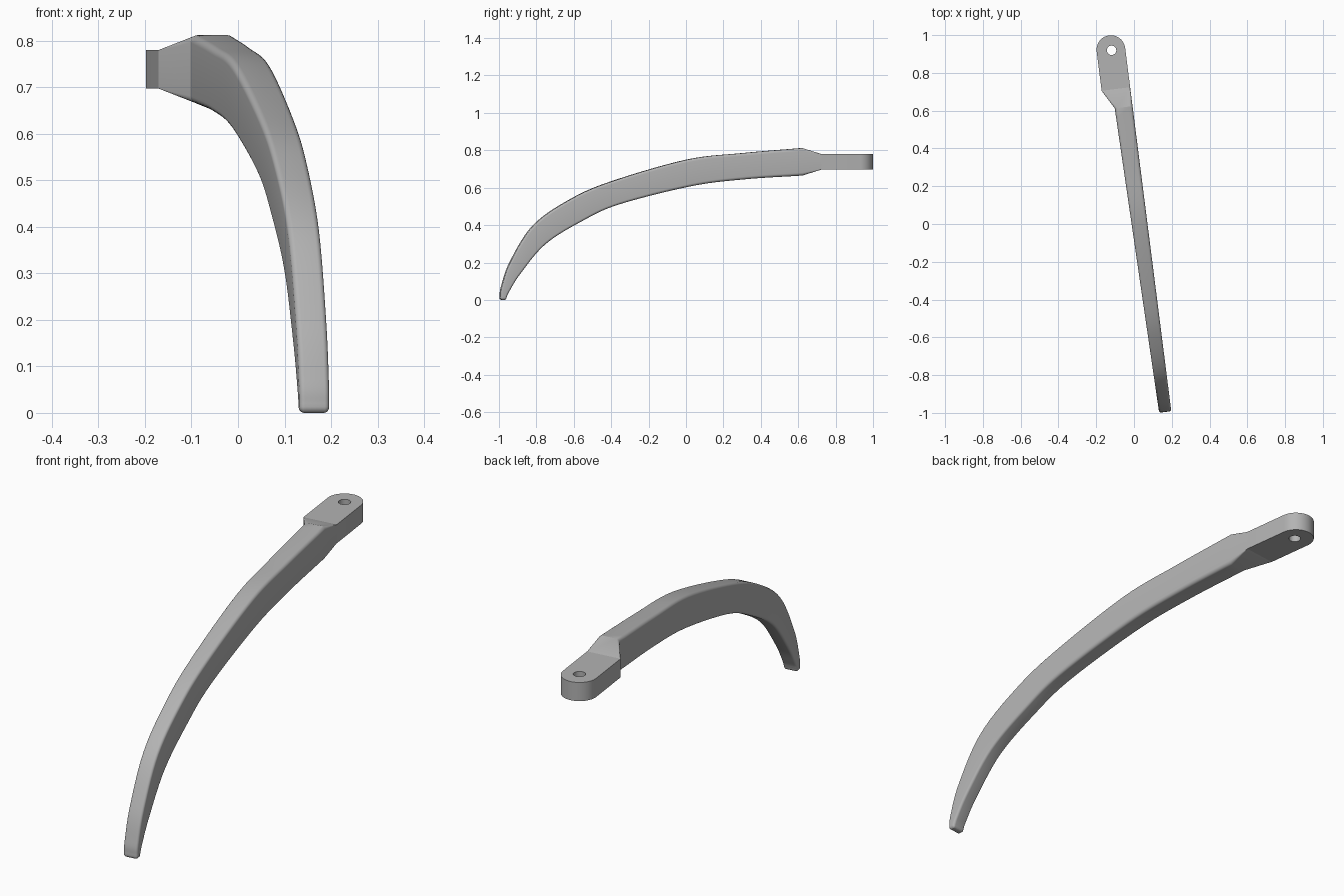
import bpy, bmesh, math
from mathutils import Vector, Matrix

cube = bpy.data.objects.get("Cube")
if cube:
    bpy.data.objects.remove(cube, do_unlink=True)

# Material
metal = bpy.data.materials.new("grey_metal")
metal.use_nodes = True
colour = (0.45, 0.45, 0.45, 1)
metal.diffuse_color = colour
metal.node_tree.nodes["Principled BSDF"].inputs["Base Color"].default_value = colour

SKEW = Matrix.Rotation(math.radians(7.24), 4, 'Z')   # lever runs slightly across the y axis
RIGHT = 0.071                                        # straight outer side, shared by both parts
TAB_LEFT, TAB_START, TAB_LOW, TAB_HIGH = -0.081, 0.721, 0.697, 0.78


def finish(obj):
    """Turn to the lever direction, colour and shade one part."""
    obj.data.transform(SKEW)
    obj.data.materials.clear()
    obj.data.materials.append(metal)
    bpy.ops.object.select_all(action='DESELECT')
    obj.select_set(True)
    bpy.context.view_layer.objects.active = obj
    bpy.ops.object.shade_smooth_by_angle(angle=math.radians(18))


def smooth_path(points, steps):
    """Catmull-Rom path through the points."""
    pts = [Vector(p) for p in points]
    pts = [2 * pts[0] - pts[1]] + pts + [2 * pts[-1] - pts[-2]]
    path = []
    for a, b, c, d in zip(pts, pts[1:], pts[2:], pts[3:]):
        for i in range(steps):
            t = i / steps
            path.append(0.5 * (2 * b + (c - a) * t + (2 * a - 5 * b + 4 * c - d) * t ** 2
                               + (3 * b - a - 3 * c + d) * t ** 3))
    return path + [pts[-2]]


def section(left, right, low, high, radius, segs=6):
    """Rounded rectangle across the lever, between a low and a high (y, z) point."""
    height = (high - low).length
    along = (high - low) / height
    ring = []
    for cx, cz, start in ((right - radius, height - radius, 0), (left + radius, height - radius, 90),
                          (left + radius, radius, 180), (right - radius, radius, 270)):
        for i in range(segs + 1):
            a = math.radians(start + 90 * i / segs)
            p = low + along * (cz + radius * math.sin(a))
            ring.append(Vector((cx + radius * math.cos(a), p.x, p.y)))
    return ring


# Curved lever arm: upper and lower profile lines in (y, z)
upper = smooth_path([(0.62, 0.812), (0.3, 0.785), (0, 0.75), (-0.403, 0.635), (-0.625, 0.54),
                     (-0.827, 0.4), (-0.952, 0.205), (-1.0, 0.07), (-1.008, 0.013)], 7)
lower = smooth_path([(0.62, 0.665), (0.31, 0.645), (0.02, 0.608), (-0.37, 0.51), (-0.57, 0.42),
                     (-0.765, 0.298), (-0.9, 0.14), (-0.96, 0.045), (-0.975, 0.013)], 7)

# Flared neck that meets the tab, then the arm
rings = [section(TAB_LEFT, RIGHT, Vector((TAB_START, TAB_LOW)), Vector((TAB_START, TAB_HIGH)), 0.001)]
for n, (hi, lo) in enumerate(zip(upper, lower)):
    t = (0.62 - hi.x) / 1.628
    rings.append(section(-0.024 + 0.03 * t, RIGHT, lo, hi, 0.016 - 0.005 * t))

# Rounded tip
hi, lo = upper[-1], lower[-1]
for i in range(1, 6):
    a = math.radians(18 * i)
    inset = 0.012 * (1 - math.cos(a))
    drop = Vector((0, -0.013 * math.sin(a)))
    rings.append(section(0.006 + inset, RIGHT - inset, lo + drop - Vector((inset, 0)),
                         hi + drop + Vector((inset, 0)), max(0.011 - inset, 0.002)))

bm = bmesh.new()
loops = [[bm.verts.new(p) for p in ring] for ring in rings]
for a, b in zip(loops, loops[1:]):
    for i in range(len(a)):
        j = (i + 1) % len(a)
        bm.faces.new((a[i], a[j], b[j], b[i]))
bm.faces.new(loops[0])
bm.faces.new(loops[-1])
bmesh.ops.recalc_face_normals(bm, faces=bm.faces)
mesh = bpy.data.meshes.new("lever_arm")
bm.to_mesh(mesh)
bm.free()
arm = bpy.data.objects.new("lever_arm", mesh)
bpy.context.collection.objects.link(arm)
finish(arm)

# Pivot tab: round-ended plate with a bolt hole
centre = Vector(((TAB_LEFT + RIGHT) / 2, 0.931))
radius = (RIGHT - TAB_LEFT) / 2


def arc(mid, r, degrees, count):
    return [mid + Vector((math.cos(a), math.sin(a))) * r
            for a in (math.radians(degrees * i / count) for i in range(count + 1))]


outline = arc(centre, radius, 180, 32) + [Vector((TAB_LEFT, TAB_START)), Vector((RIGHT, TAB_START))]
hole = arc(centre + Vector((0.003, -0.004)), 0.025, 360, 32)[:-1]
curve = bpy.data.curves.new("pivot_tab", 'CURVE')
curve.dimensions = '2D'
curve.fill_mode = 'BOTH'
curve.extrude = (TAB_HIGH - TAB_LOW) / 2
for points in (outline, hole):
    spline = curve.splines.new('POLY')
    spline.points.add(len(points) - 1)
    for point, p in zip(spline.points, points):
        point.co = (p.x, p.y, 0, 1)
    spline.use_cyclic_u = True
tab = bpy.data.objects.new("pivot_tab", curve)
bpy.context.collection.objects.link(tab)
bpy.ops.object.select_all(action='DESELECT')
tab.select_set(True)
bpy.context.view_layer.objects.active = tab
bpy.ops.object.convert(target='MESH')
tab = bpy.context.view_layer.objects.active
tab.name = "pivot_tab"
tab.data.transform(Matrix.Translation((0, 0, (TAB_LOW + TAB_HIGH) / 2)))
finish(tab)
